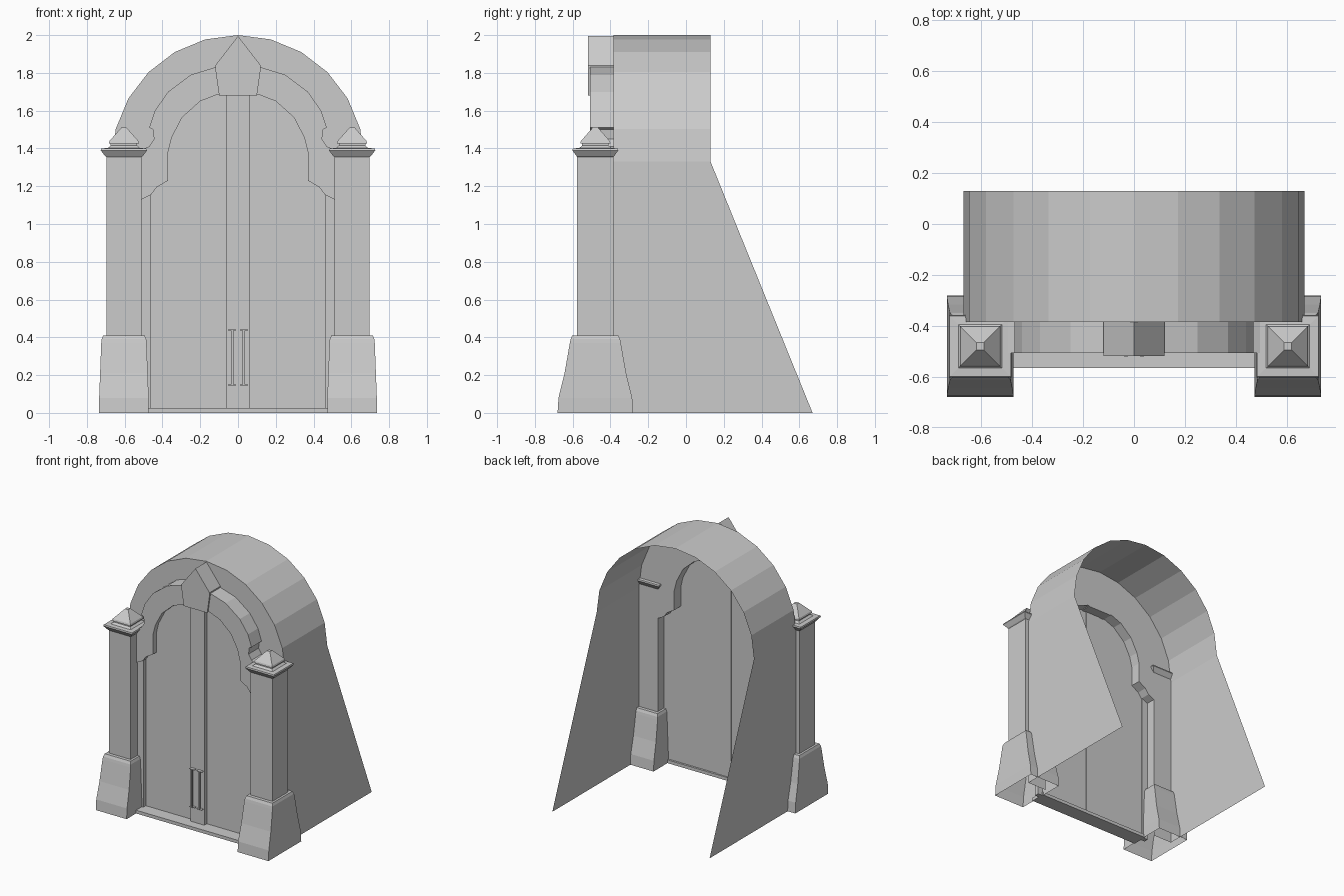
import bpy, bmesh
from math import sin, cos, pi

if "Cube" in bpy.data.objects:
    bpy.data.objects.remove(bpy.data.objects["Cube"])


def make(name, verts, faces, mirror=False):
    me = bpy.data.meshes.new(name)
    me.from_pydata(verts, [], faces)
    bm = bmesh.new()
    bm.from_mesh(me)
    bmesh.ops.recalc_face_normals(bm, faces=bm.faces[:])
    bm.to_mesh(me)
    bm.free()
    ob = bpy.data.objects.new(name, me)
    bpy.context.collection.objects.link(ob)
    if mirror:
        ob.modifiers.new("mirror", 'MIRROR')
    return ob


def prism(name, pts, y0, y1, mirror=False):
    """Extrude an x-z outline from y0 to y1."""
    n = len(pts)
    verts = [(x, y, z) for y in (y0, y1) for x, z in pts]
    faces = [tuple(range(n)), tuple(range(2 * n - 1, n - 1, -1))]
    faces += [(i, (i + 1) % n, (i + 1) % n + n, i + n) for i in range(n)]
    return make(name, verts, faces, mirror)


def box(name, x0, x1, y0, y1, z0, z1, mirror=False):
    return prism(name, [(x0, z0), (x1, z0), (x1, z1), (x0, z1)], y0, y1, mirror)


def loft(name, sections, cx, cy, top=True):
    """Stack rectangles (half x, half y, z), open at the bottom, mirrored."""
    verts, faces = [], []
    for hx, hy, z in sections:
        verts += [(cx + sx * hx, cy + sy * hy, z)
                  for sx, sy in ((-1, -1), (1, -1), (1, 1), (-1, 1))]
    for k in range(len(sections) - 1):
        for i in range(4):
            a, b = 4 * k + i, 4 * k + (i + 1) % 4
            faces.append((a, b, b + 4, a + 4))
    if top:
        n = len(verts)
        faces.append((n - 4, n - 3, n - 2, n - 1))
    return make(name, verts, faces, True)


def arc(r, n):
    return [(r * cos(pi * i / n), 1.33 + r * sin(pi * i / n)) for i in range(n + 1)]


# Vaulted roof sheet with side walls that flare out to the rear
FRONT = -0.385
outer = [(0.67, 0)] + arc(0.67, 12) + [(-0.67, 0)]
n = len(outer)
back_y = [0.67] + [0.13] * (n - 2) + [0.67]
make("vault_shell",
     [(x, FRONT, z) for x, z in outer] + [(x, y, z) for (x, z), y in zip(outer, back_y)],
     [(i, i + 1, i + 1 + n, i + n) for i in range(n - 1)])

# Flat front wall between the vault and the doorway
inner = [(0.51, 0)] + [(0.51, 1.2)] + arc(0.41, 12)[1:-1] + [(-0.51, 1.2), (-0.51, 0)]
inner.insert(2, (0.41, 1.33))
inner.insert(-2, (-0.41, 1.33))
wall_out = [(0.67, 0), (0.67, 1.2)] + arc(0.67, 12) + [(-0.67, 1.2), (-0.67, 0)]
n = len(wall_out)
make("front_wall", [(x, FRONT, z) for x, z in wall_out + inner],
     [(i, i + 1, i + 1 + n, i + n) for i in range(n - 1)])

# Stone arch trim around the door
trim_in = [(0, 1.685), (0.11, 1.685), (0.2, 1.65), (0.295, 1.565), (0.35, 1.46),
           (0.37, 1.38), (0.37, 1.23), (0.43, 1.195), (0.46, 1.155), (0.51, 1.13)]
trim_out = [(0.51, 1.395), (0.47, 1.41), (0.445, 1.45), (0.45, 1.5), (0.47, 1.51),
            (0.44, 1.6), (0.37, 1.7), (0.25, 1.79), (0.12, 1.83), (0, 1.85)]
for side in (1, -1):
    prism("arch_trim", [(side * x, z) for x, z in trim_in + trim_out], -0.507, FRONT)

# Pointed keystone
prism("keystone", [(-0.1, 1.68), (0.1, 1.68), (0.12, 1.82), (0.12, 1.84),
                   (0, 1.995), (-0.12, 1.84), (-0.12, 1.82)], -0.518, FRONT)

# Door leaf, jambs, centre stile and threshold
half = trim_in[1:] + [(0.51, 0)]
door = half + [(-x, z) for x, z in reversed(half)]
make("door", [(x, -0.465, z) for x, z in door], [tuple(range(len(door)))])
box("door_jamb", 0.46, 0.515, -0.495, -0.46, 0, 1.16, True)
box("door_stile", -0.06, 0.06, -0.495, -0.46, 0.02, 1.69)
box("threshold", -0.48, 0.48, -0.565, -0.45, 0, 0.025)

# Pull handles
box("handle_bar", 0.025, 0.037, -0.522, -0.512, 0.145, 0.44, True)
for z in (0.145, 0.437):
    box("handle_bracket", 0.01, 0.053, -0.518, -0.495, z, z + 0.004, True)

# Corner pillars: flared base, shaft, moulded cap and pyramid finial
CX, CY = 0.604, -0.48
loft("pillar_base", [(0.131, 0.2, 0), (0.131, 0.195, 0.08), (0.126, 0.163, 0.21),
                     (0.12, 0.135, 0.37), (0.118, 0.131, 0.39), (0.11, 0.122, 0.41)], CX, CY)
loft("pillar_shaft", [(0.093, 0.096, 0.4), (0.093, 0.096, 1.36)], CX, CY)
loft("pillar_cap", [(0.093, 0.096, 1.355), (0.1, 0.1, 1.36), (0.123, 0.122, 1.39),
                    (0.12, 0.119, 1.4), (0.085, 0.085, 1.402), (0.07, 0.07, 1.415),
                    (0.07, 0.07, 1.425), (0.08, 0.08, 1.427), (0.076, 0.076, 1.44),
                    (0.014, 0.014, 1.51)], CX, CY)
